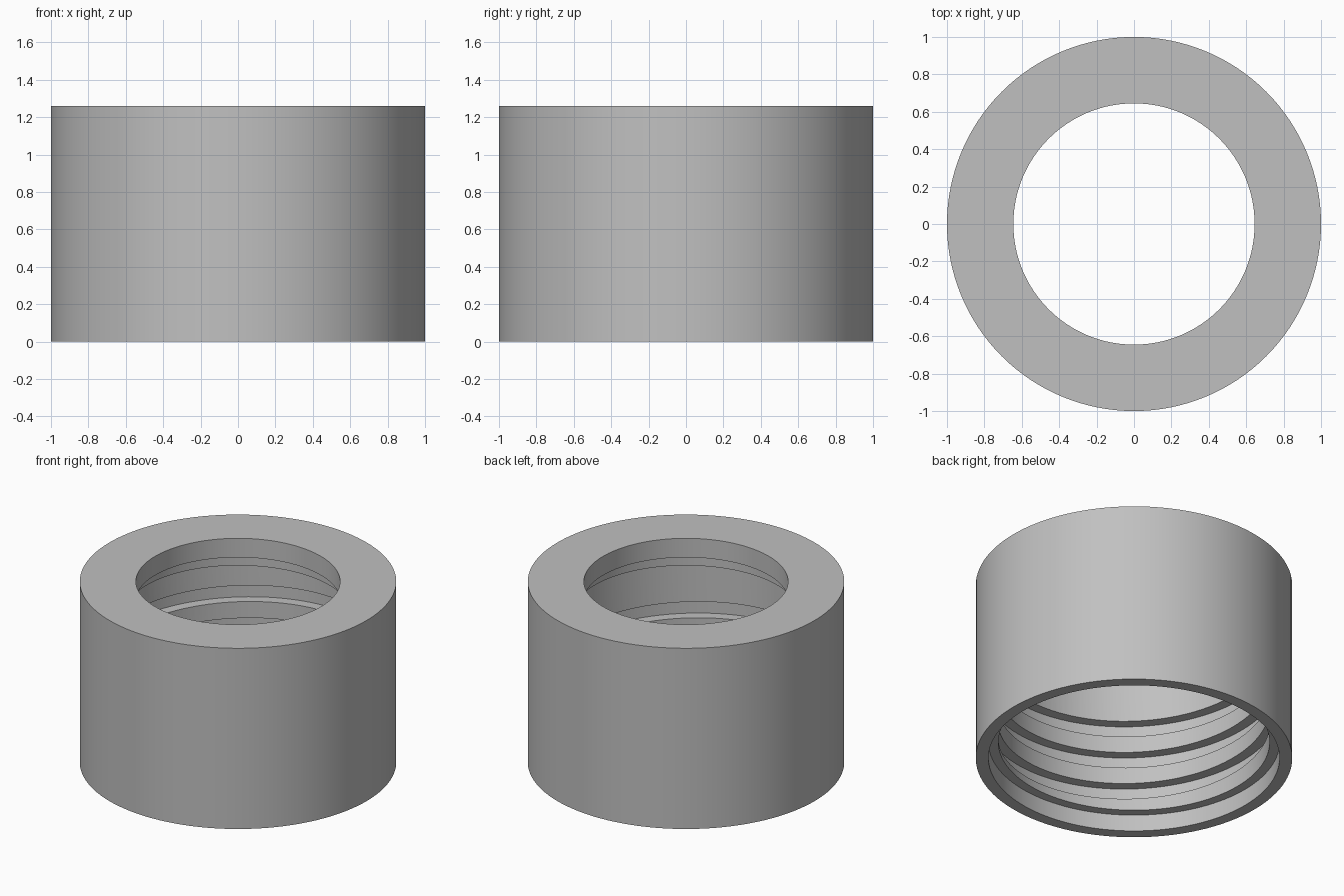
import bpy, bmesh, math

if "Cube" in bpy.data.objects:
    bpy.data.objects.remove(bpy.data.objects["Cube"], do_unlink=True)

SEGMENTS = 128
PITCH = 0.227

grey = bpy.data.materials.new("mid_grey")
grey.use_nodes = True
colour = (0.53, 0.53, 0.53, 1)
grey.diffuse_color = colour
grey.node_tree.nodes["Principled BSDF"].inputs["Base Color"].default_value = colour


def sweep(name, profile, angles, rise, closed):
    """Carry a closed (radius, height) profile around z, lifting it by rise(angle)."""
    bm = bmesh.new()
    rings = [[bm.verts.new((r * math.cos(a), r * math.sin(a), z + rise(a)))
              for r, z in profile] for a in angles]
    n = len(profile)
    pairs = list(zip(rings, rings[1:]))
    if closed:
        pairs.append((rings[-1], rings[0]))
    else:
        bm.faces.new(rings[0])
        bm.faces.new(rings[-1])
    for a, b in pairs:
        for i in range(n):
            j = (i + 1) % n
            bm.faces.new((a[i], a[j], b[j], b[i]))
    bmesh.ops.recalc_face_normals(bm, faces=bm.faces)
    mesh = bpy.data.meshes.new(name)
    bm.to_mesh(mesh)
    bm.free()
    mesh.materials.append(grey)
    obj = bpy.data.objects.new(name, mesh)
    bpy.context.collection.objects.link(obj)
    return obj


# Collar: straight outside, stepped bore with a recess at the mouth
collar_profile = [(1, 0), (1, 1.26), (0.645, 1.26), (0.645, 1.127), (0.71, 1.127),
                  (0.71, 1.04), (0.857, 1.04), (0.857, 0.115), (0.92, 0.115), (0.92, 0)]
step = 2 * math.pi / SEGMENTS
collar = sweep("threaded_collar", collar_profile,
               [i * step for i in range(SEGMENTS)], lambda a: 0, True)

# Square thread groove, climbing clockwise from the mouth recess
start, end = math.radians(225 + 970), math.radians(45)
count = int((start - end) / step)
groove_angles = [start - (start - end) * i / count for i in range(count + 1)]
groove = sweep("thread_cutter", [(0.8, 0), (0.928, 0), (0.928, 0.112), (0.8, 0.112)],
               groove_angles,
               lambda a: 0.656 + PITCH * (math.radians(225) - a) / (2 * math.pi), False)
groove.hide_render = True

# Cut the groove into the bore
cut = collar.modifiers.new("thread", 'BOOLEAN')
cut.operation = 'DIFFERENCE'
cut.solver = 'EXACT'
cut.object = groove
bpy.ops.object.select_all(action='DESELECT')
bpy.context.view_layer.objects.active = collar
collar.select_set(True)
bpy.ops.object.modifier_apply(modifier=cut.name)
bpy.data.objects.remove(groove, do_unlink=True)
bpy.ops.object.shade_smooth_by_angle(angle=math.radians(30))
